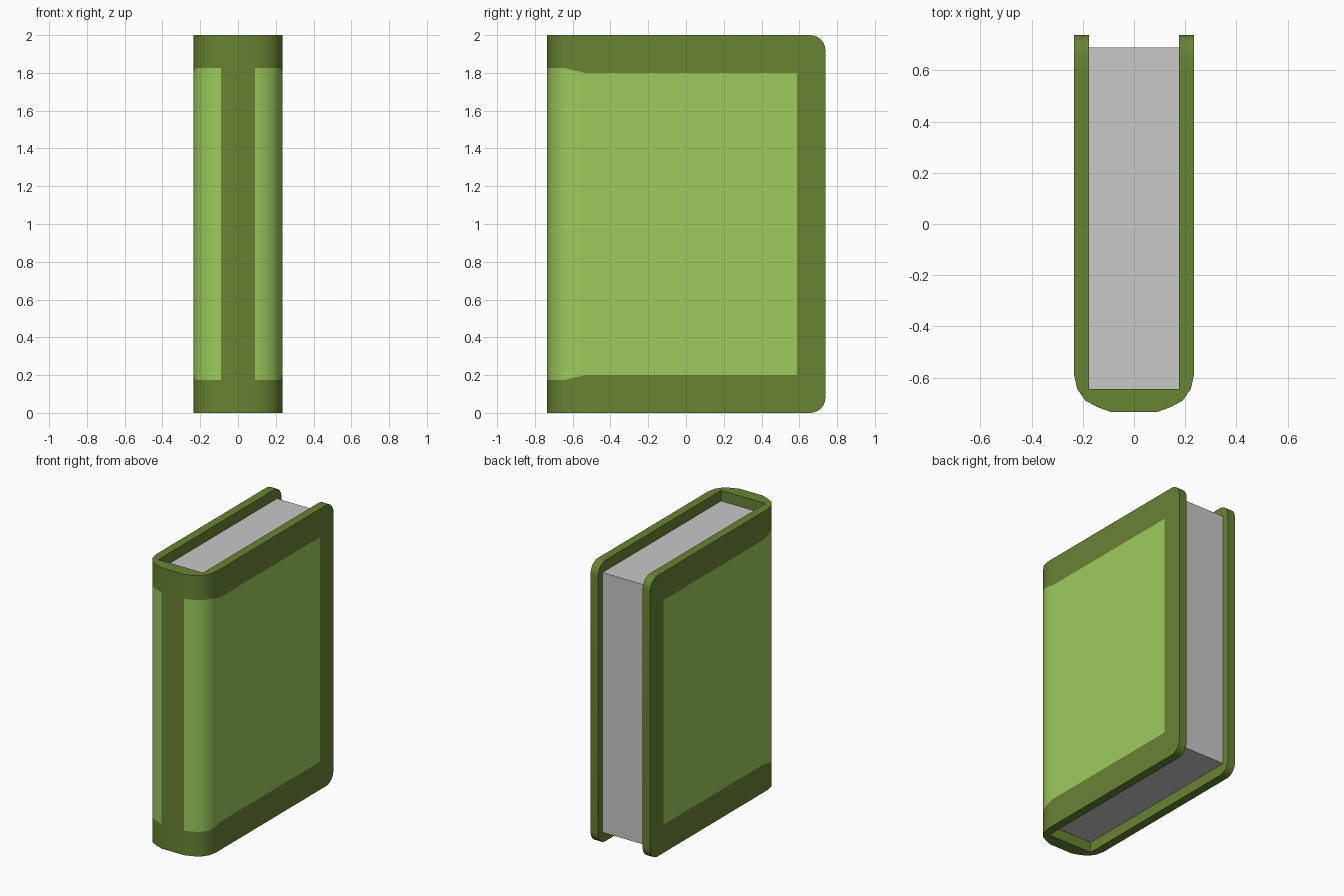
import bpy, bmesh, math

if "Cube" in bpy.data.objects:
    bpy.data.objects.remove(bpy.data.objects["Cube"])


def material(name, rgb):
    m = bpy.data.materials.new(name)
    m.diffuse_color = (*rgb, 1)
    m.use_nodes = True
    m.node_tree.nodes["Principled BSDF"].inputs["Base Color"].default_value = m.diffuse_color
    return m


dark = material("dark_green", (0.141, 0.227, 0.034))
light = material("light_green", (0.337, 0.597, 0.109))
grey = material("page_grey", (0.578, 0.578, 0.578))


def finish(bm, name, mats):
    bmesh.ops.remove_doubles(bm, verts=bm.verts[:], dist=1e-4)
    bmesh.ops.recalc_face_normals(bm, faces=bm.faces[:])
    me = bpy.data.meshes.new(name)
    bm.to_mesh(me)
    bm.free()
    ob = bpy.data.objects.new(name, me)
    bpy.context.collection.objects.link(ob)
    for m in mats:
        me.materials.append(m)
    return ob


IX, IY, END, R = 0.175, -0.645, 0.738, 0.08

# Half of the cover outline: x, y, height of board edge, height of panel edge
half = []
for i in range(7):
    a = math.pi / 2 * i / 6
    half.append((0.235, END - R + R * math.cos(a), R - R * math.sin(a), 0.2))
half += [(0.235, 0.587, 0, 0.2), (0.235, -0.535, 0, 0.2), (0.235, -0.587, 0, 0.188),
         (0.222, -0.645, 0, 0.175), (0.19, -0.69, 0, 0.175), (0.144, -0.715, 0, 0.175),
         (0.09, -0.735, 0, 0.175)]
columns = half + [(-x, y, e, p) for x, y, e, p in reversed(half)]

# Cover: outer and inner walls lofted along the outline
bm = bmesh.new()
outer, inner = [], []
for x, y, e, p in columns:
    zs = (e, p, 2 - p, 2 - e)
    ix, iy = max(-IX, min(IX, x)), max(IY, y)
    outer.append([bm.verts.new((x, y, z)) for z in zs])
    inner.append([bm.verts.new((ix, iy, z)) for z in (zs[0], zs[3])])

for i in range(len(columns) - 1):
    o, q, n, m = outer[i], outer[i + 1], inner[i], inner[i + 1]
    mx = abs(columns[i][0] + columns[i + 1][0]) / 2
    my = (columns[i][1] + columns[i + 1][1]) / 2
    for k in range(3):
        f = bm.faces.new((o[k], q[k], q[k + 1], o[k + 1]))
        # panels sit on the sides and round the spine corners
        if k == 1 and mx > 0.05 and my < 0.587:
            f.material_index = 1
    bm.faces.new((n[0], n[1], m[1], m[0]))
    bm.faces.new((o[0], n[0], m[0], q[0]))
    bm.faces.new((o[3], q[3], m[1], n[1]))
for c in (0, -1):
    bm.faces.new(outer[c] + inner[c][::-1])
cover = finish(bm, "book_cover", (dark, light))
bpy.context.view_layer.objects.active = cover
cover.select_set(True)
bpy.ops.object.shade_smooth_by_angle(angle=math.radians(35))

# Page block, recessed from the cover edges
bm = bmesh.new()
bmesh.ops.create_cube(bm, size=1)
for v in bm.verts:
    v.co = (v.co.x * 2 * IX, 0.0225 + v.co.y * 1.335, 1 + v.co.z * 1.85)
finish(bm, "page_block", (grey,))
